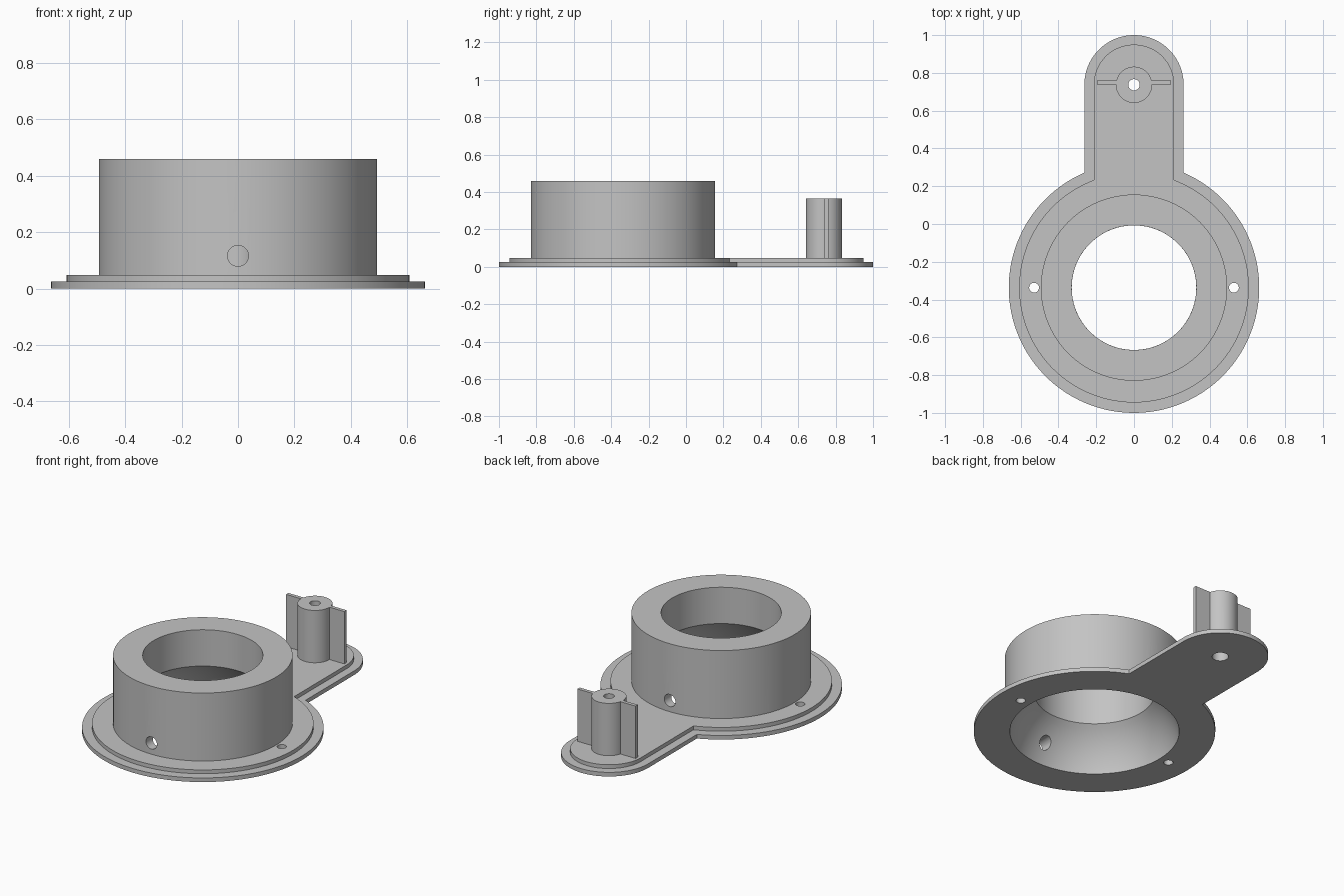
import bpy, bmesh, math
from mathutils import Matrix, Vector

if "Cube" in bpy.data.objects:
    bpy.data.objects.remove(bpy.data.objects["Cube"], do_unlink=True)

RING_Y, POST_Y = -0.337, 0.737     # centres of the ring and of the arm's round end
SEGS = 96

grey = bpy.data.materials.new("plain grey")
grey.use_nodes = True
grey.diffuse_color = (0.55, 0.55, 0.55, 1)
grey.node_tree.nodes["Principled BSDF"].inputs["Base Color"].default_value = (0.55, 0.55, 0.55, 1)


def finish(name, bm):
    bmesh.ops.recalc_face_normals(bm, faces=bm.faces)
    mesh = bpy.data.meshes.new(name)
    bm.to_mesh(mesh)
    bm.free()
    mesh.materials.append(grey)
    obj = bpy.data.objects.new(name, mesh)
    bpy.context.collection.objects.link(obj)
    return obj


def cylinder(name, radius, x, y, z0, z1, segs=48):
    bm = bmesh.new()
    bmesh.ops.create_cone(bm, cap_ends=True, segments=segs, radius1=radius, radius2=radius,
                          depth=z1 - z0, matrix=Matrix.Translation((x, y, (z0 + z1) / 2)))
    return finish(name, bm)


def keyhole_plate(name, ring_r, arm_r, z0, z1):
    """Disc with a round-ended arm, extruded from z0 to z1."""
    join = math.acos(arm_r / ring_r)
    sweep = math.pi + 2 * join
    outline = []
    for i in range(SEGS + 1):
        a = math.pi - join + sweep * i / SEGS
        outline.append((ring_r * math.cos(a), RING_Y + ring_r * math.sin(a)))
    for i in range(SEGS // 2 + 1):
        a = math.pi * i / (SEGS // 2)
        outline.append((arm_r * math.cos(a), POST_Y + arm_r * math.sin(a)))
    bm = bmesh.new()
    face = bm.faces.new([bm.verts.new((x, y, z0)) for x, y in outline])
    up = bmesh.ops.extrude_face_region(bm, geom=[face])["geom"]
    bmesh.ops.translate(bm, vec=(0, 0, z1 - z0),
                        verts=[v for v in up if isinstance(v, bmesh.types.BMVert)])
    return finish(name, bm)


def lathe(name, profile, y):
    bm = bmesh.new()
    verts = [bm.verts.new((r, 0, z)) for r, z in profile]
    edges = [bm.edges.new(pair) for pair in zip(verts, verts[1:])]
    bmesh.ops.spin(bm, geom=verts + edges, cent=(0, 0, 0), axis=(0, 0, 1),
                   angle=math.tau, steps=SEGS, use_duplicate=False)
    bmesh.ops.remove_doubles(bm, verts=bm.verts, dist=1e-5)
    bmesh.ops.translate(bm, verts=bm.verts, vec=(0, y, 0))
    return finish(name, bm)


def combine(target, other, operation):
    mod = target.modifiers.new(operation.lower(), 'BOOLEAN')
    mod.operation, mod.solver, mod.object = operation, 'EXACT', other
    bpy.context.view_layer.objects.active = target
    bpy.ops.object.modifier_apply(modifier=mod.name)
    bpy.data.objects.remove(other, do_unlink=True)


# Stepped base, ring housing and post
body = keyhole_plate("ring_mount_with_post", 0.663, 0.263, 0, 0.025)
combine(body, keyhole_plate("raised_step", 0.608, 0.213, 0.012, 0.048), 'UNION')
combine(body, cylinder("ring_housing", 0.493, 0, RING_Y, 0.03, 0.46, SEGS), 'UNION')
combine(body, cylinder("post", 0.096, 0, POST_Y, 0.03, 0.365), 'UNION')

# Thin fins either side of the post
bm = bmesh.new()
bmesh.ops.create_cube(bm, size=1)
bmesh.ops.scale(bm, verts=bm.verts, vec=(0.39, 0.022, 0.335))
bmesh.ops.translate(bm, verts=bm.verts, vec=(0, POST_Y + 0.013, 0.1975))
combine(body, finish("post_fins", bm), 'UNION')

# Domed cavity below a straight bore
dome_z, dome_r = -0.104, 0.4765
profile = [(0, -0.03)]
for i in range(13):
    z = -0.03 + 0.27 * i / 12
    profile.append((math.sqrt(dome_r ** 2 - (z - dome_z) ** 2), z))
profile += [(0.33, 0.24), (0.33, 0.6), (0, 0.6)]
combine(body, lathe("cavity_cutter", profile, RING_Y), 'DIFFERENCE')

# Cross hole through the front and back walls
bm = bmesh.new()
bmesh.ops.create_cone(bm, cap_ends=True, segments=32, radius1=0.037, radius2=0.037, depth=1.16,
                      matrix=Matrix.Translation((0, RING_Y, 0.116)) @ Matrix.Rotation(math.pi / 2, 4, 'X'))
combine(body, finish("cross_hole_cutter", bm), 'DIFFERENCE')

# Screw holes in the base, and the stepped hole in the post
for side in (-1, 1):
    combine(body, cylinder("screw_hole_cutter", 0.026, side * 0.529, RING_Y, -0.1, 0.1, 32), 'DIFFERENCE')
combine(body, cylinder("post_bore_cutter", 0.03, 0, POST_Y, -0.1, 0.5, 32), 'DIFFERENCE')
combine(body, cylinder("post_counterbore_cutter", 0.045, 0, POST_Y, -0.1, 0.2, 32), 'DIFFERENCE')

# Smooth curved walls, crisp edges
bpy.ops.object.select_all(action='DESELECT')
body.select_set(True)
bpy.context.view_layer.objects.active = body
bpy.ops.object.shade_smooth_by_angle(angle=math.radians(30))
